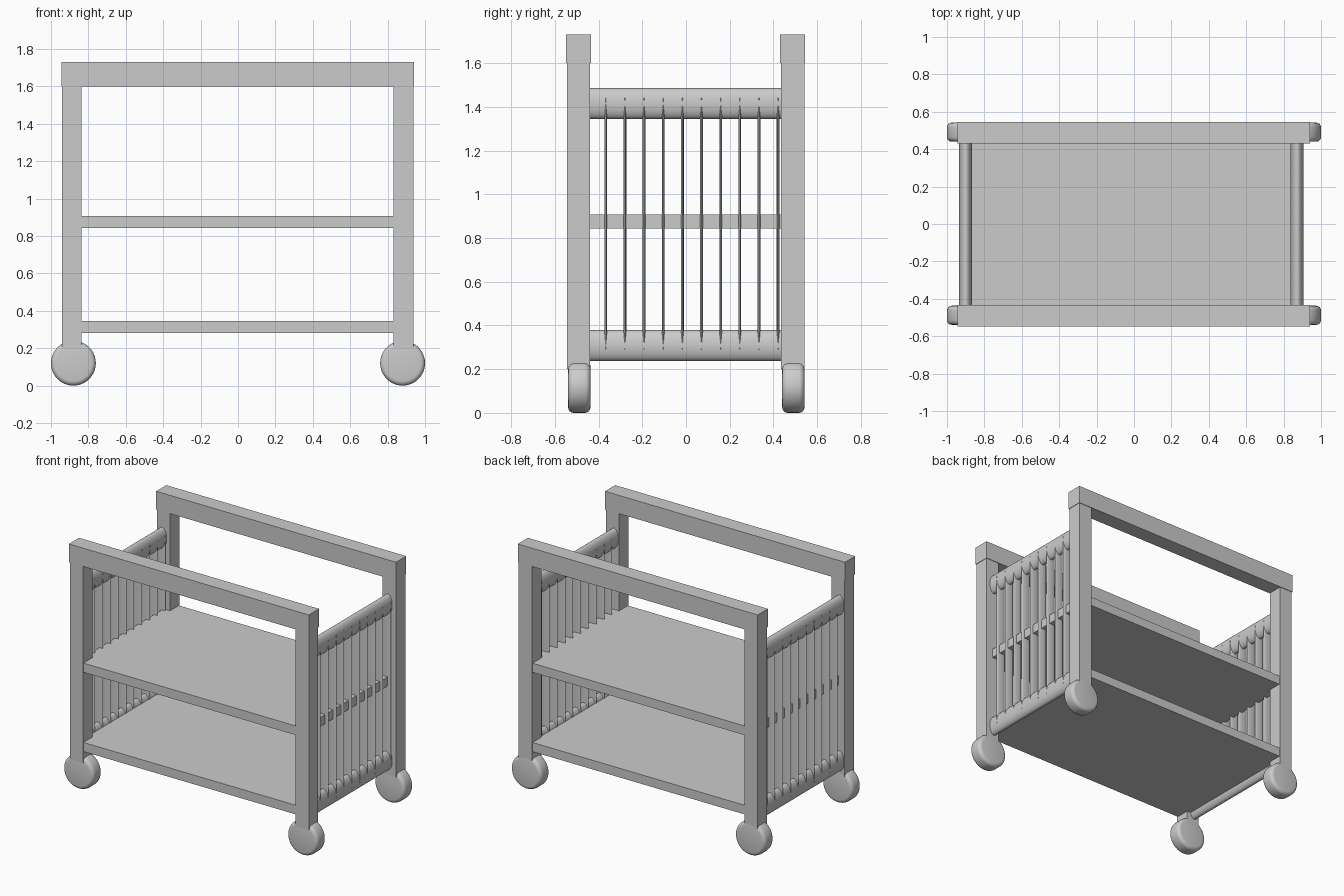
import bpy, math

if "Cube" in bpy.data.objects:
    bpy.data.objects.remove(bpy.data.objects["Cube"])

def box(name, x0, x1, y0, y1, z0, z1):
    bpy.ops.mesh.primitive_cube_add(size=1, location=((x0+x1)/2, (y0+y1)/2, (z0+z1)/2))
    o = bpy.context.object
    o.name = name
    o.scale = (x1-x0, y1-y0, z1-z0)
    bpy.ops.object.transform_apply(location=False, rotation=False, scale=True)
    return o

def rod(name, loc, rx, ry, length, along_y=False, sides=32, bevel=0):
    """Elliptical cylinder; ry is the half height when it runs along y."""
    bpy.ops.mesh.primitive_cylinder_add(vertices=sides, radius=1, depth=1, location=loc)
    o = bpy.context.object
    o.name = name
    o.scale = (rx, ry, length)
    if along_y:
        o.rotation_euler = (math.pi/2, 0, 0)
    bpy.ops.object.transform_apply(location=False, rotation=True, scale=True)
    if bevel:
        m = o.modifiers.new("round", 'BEVEL')
        m.width = bevel
        m.segments = 4
        m.limit_method = 'ANGLE'
        m.angle_limit = math.radians(40)
        bpy.ops.object.modifier_apply(modifier=m.name)
    bpy.ops.object.shade_smooth_by_angle(angle=math.radians(40))
    return o

# Front and back frames: handle rail, two legs, two wheels
for side, yc in (("front", -0.491), ("back", 0.488)):
    box(side + "_top_rail", -0.945, 0.94, yc-0.057, yc+0.057, 1.60, 1.73)
    for end, x0, x1 in (("left", -0.94, -0.838), ("right", 0.832, 0.937)):
        box(f"{side}_{end}_leg", x0, x1, yc-0.053, yc+0.053, 0.2, 1.61)
        rod(f"{side}_{end}_wheel", (math.copysign(0.88, x0), yc+0.003, 0.12),
            0.12, 0.12, 0.102, along_y=True, sides=40, bevel=0.025)

# Shelves
box("lower_shelf", -0.89, 0.885, -0.537, 0.534, 0.28, 0.345)
box("middle_shelf", -0.89, 0.885, -0.537, 0.534, 0.843, 0.908)

# End panels: oval crossbars with thin oval slats
for end, xc in (("left", -0.90), ("right", 0.872)):
    for level, z in (("lower", 0.308), ("upper", 1.415)):
        rod(f"{end}_{level}_crossbar", (xc, 0, z), 0.035, 0.07, 0.92, along_y=True)
    for i in range(10):
        rod(f"{end}_slat_{i+1}", (xc, -0.367 + i*0.0876, 0.865), 0.0348, 0.0065, 1.15, sides=24)
